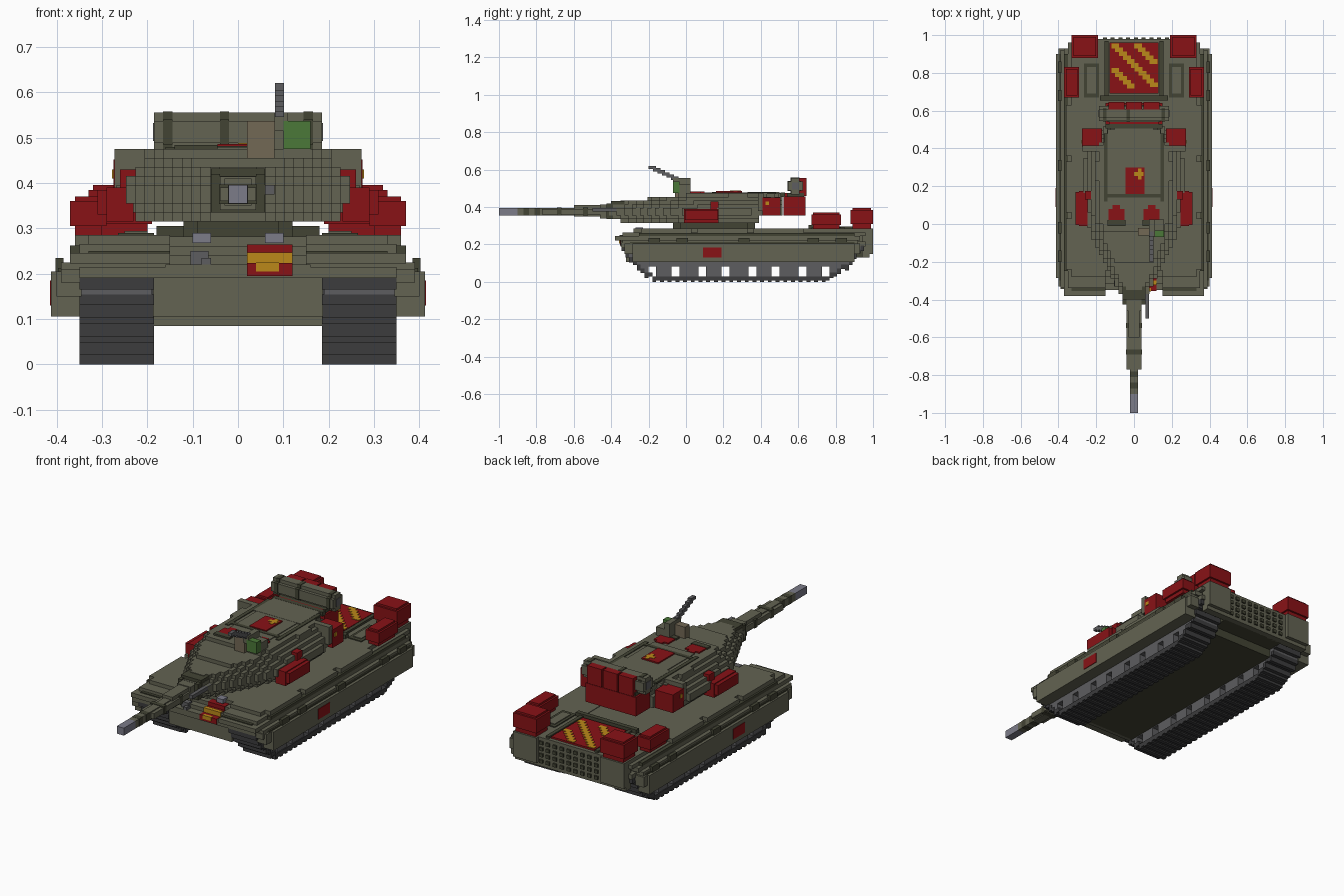
import bpy, bmesh

V = 0.0206  # voxel size
COL = {"olive": (.125, .125, .085), "dark": (.055, .057, .034), "red": (.25, .006, .008),
       "yellow": (.5, .25, .01), "track": (.045, .045, .047), "steel": (.11, .11, .115),
       "muzzle": (.2, .2, .25), "green": (.07, .19, .04), "tan": (.17, .14, .09)}
MATS = {}
for key, c in COL.items():
    MATS[key] = bpy.data.materials.new(key)
    MATS[key].diffuse_color = (*c, 1)


def boxes(name, col, items, mirror=False):
    """One object from boxes given as x0,x1,y0,y1,z0,z1."""
    bm = bmesh.new()
    items = list(items)
    if mirror:
        items += [(-b[1], -b[0], *b[2:]) for b in items]
    for x0, x1, y0, y1, z0, z1 in items:
        for v in bmesh.ops.create_cube(bm, size=1)["verts"]:
            v.co = ((x0 + x1) / 2 + v.co.x * (x1 - x0), (y0 + y1) / 2 + v.co.y * (y1 - y0),
                    (z0 + z1) / 2 + v.co.z * (z1 - z0))
    me = bpy.data.meshes.new(name)
    bm.to_mesh(me)
    bm.free()
    me.materials.append(MATS[col])
    ob = bpy.data.objects.new(name, me)
    bpy.context.collection.objects.link(ob)
    return ob


def interp(pts, t):
    """Piecewise linear lookup."""
    if t <= pts[0][0]:
        return pts[0][1]
    for (a, b), (c, d) in zip(pts, pts[1:]):
        if t <= c:
            return b + (d - b) * (t - a) / (c - a)
    return pts[-1][1]


# Tracks: stepped columns following the running-gear curve, with see-through gaps
curve = [(-.36, .20), (-.345, .17), (-.30, .11), (-.25, .065), (-.20, .02), (-.165, 0),
         (.765, 0), (.80, .03), (.86, .07), (.915, .13), (.96, .19)]
holes = [-.185 + .134 * i for i in range(8)]
shoes, wheels = [], []
for i in range(63):
    y = -.345 + i * V
    b = round(interp(curve, y + V / 2) / V) * V
    top = min(b + .03, .2)
    shoes.append((.185, .35, y, y + V, b + (.007 if i % 2 else 0), top))
    gap = any(abs(y + V / 2 - h) < .017 for h in holes)
    low = max(top, .083) if gap else top
    if low < .195:
        wheels.append((.19, .345, y, y + V, low, .2))
boxes("track_shoes", "track", shoes, True)
boxes("road_wheels", "steel", wheels, True)

# Hull: belly, centre deck with stepped glacis, fenders
boxes("belly", "dark", [(-.187, .187, -.24, .86, .085, .13), (-.187, .187, -.31, .95, .13, .2)])
boxes("lower_bow", "olive", [(-.187, .187, -.32, -.24, .105, .19), (-.187, .187, -.26, -.23, .085, .11)])
boxes("hull_deck", "olive", [(-.35, .35, -.35, .96, .19, .215)] +
      [(-.16, .16, -.35 + .035 * k, .97, .2 + .0205 * k, .2205 + .0205 * k) for k in range(4)])
boxes("fender", "olive", [(.15, .39, -.34, .92, .2, .225), (.15, .37, -.38, .93, .222, .245),
                          (.15, .35, -.34, .96, .245, .265), (.15, .33, -.28, .98, .265, .285)], True)
boxes("fender_edge", "dark", [(.33, .37, -.25, .9, .245, .262), (.15, .33, -.355, -.335, .225, .25)], True)
boxes("fender_bins", "olive", [(.31, .36, y, y + .27, .262, .285) for y in (-.24, .06, .36)], True)
boxes("skirt", "olive", [(.345, .412, -.285, .90, .105, .205), (.345, .40, -.33, .93, .15, .205),
                         (.345, .39, -.345, .92, .18, .21)], True)
boxes("skirt_brackets", "dark", [(.385, .403, y, y + .06, .204, .235) for y in (-.2, -.05, .28, .65, .8)] +
      [(.37, .397, -.3, .9, .204, .212)], True)
boxes("deck_hatch_frames", "dark", [(.185, .265, .67, .85, .284, .29)], True)
boxes("deck_hatch_covers", "olive", [(.2, .25, .69, .83, .286, .294)], True)
boxes("deck_ridges", "dark", [(-.18, .18, .655, .68, .28, .305), (.135, .155, .68, .97, .28, .296),
                              (-.155, -.135, .68, .97, .28, .296)])

# Rear plate with dimpled grille
boxes("rear_plate", "olive", [(-.33, .33, .94, .98, .13, .285), (.19, .33, .97, 1, .15, .285),
                              (-.33, -.19, .97, 1, .15, .285)])
boxes("rear_grille", "dark", [(-.165 + .041 * i, -.144 + .041 * i, .97, .988, .15 + .033 * j, .168 + .033 * j)
                              for i in range(9) for j in range(4)])

# Engine cover: red panel with plain yellow diagonal steps
boxes("engine_cover", "red", [(-.13, .13, .69, .96, .28, .294)])
boxes("engine_cover_stripes", "yellow",
      [(-.12 + V * i, -.12 + V * (i + 2), .93 - V * i, .955 - V * i, .29, .297) for i in range(11)] +
      [(-.12 + V * i, -.12 + V * (i + 2), .80 - V * i, .825 - V * i, .29, .297) for i in range(5)] +
      [(.0 + V * i, V * (i + 2), .93 - V * i, .955 - V * i, .29, .297) for i in range(5)])

# Coloured patches
boxes("side_patch", "red", [(.40, .415, .09, .19, .13, .185)], True)
boxes("bow_patch", "red", [(.02, .12, -.354 + .035 * k, -.31 + .035 * k, .195 + .0205 * k, .223 + .0205 * k)
                           for k in range(3)])
boxes("bow_patch_yellow", "yellow", [(.02, .12, -.322, -.30, .222, .247), (.04, .09, -.357, -.34, .205, .225)])
boxes("headlights", "muzzle", [(.06, .10, -.27, -.23, .268, .29)], True)
boxes("bow_fittings", "steel", [(-.105, -.065, -.33, -.30, .21, .25), (-.08, -.06, -.35, -.32, .2, .235)])

# Turret: voxel layers, each narrowing and starting further back with height
plan = [(-.42, .05), (-.34, .085), (-.2, .16), (-.08, .215), (.02, .25), (.3, .265), (.4, .25), (.52, .16)]
starts = [-.35, -.39, -.41, -.42, -.41, -.36, -.20, -.04]
inset = [.03, .01, 0, 0, .015, .035, .05, .065]
layers = []
for k in range(8):
    n0, n1 = round(starts[k] / V), round((.39 if k < 2 else .525) / V)
    for n in range(n0, n1):
        w = interp(plan, (n + .5) * V) - inset[k]
        w = max(2, round(w / V)) * V
        layers.append((-w, w, n * V, (n + 1) * V, .315 + .02 * k, .335 + .02 * k))
boxes("turret", "olive", layers)
boxes("turret_ring", "dark", [(-.12, .12, -.03, .33, .28, .32), (-.09, .09, -.07, .37, .28, .32)])
boxes("turret_roof_panel", "olive", [(-.14, .14, .33, .5, .47, .48), (-.12, .12, .1, .33, .47, .479)])
boxes("turret_roof_seams", "dark", [(-.15, .15, .505, .53, .455, .478), (.14, .16, .12, .48, .47, .479),
                                    (-.16, -.14, .12, .48, .47, .479), (-.14, .14, .14, .16, .47, .481)])
boxes("mantlet", "dark", [(-.06, .06, -.40, -.3, .415, .432), (-.06, .06, -.425, -.38, .335, .352),
                          (.04, .06, -.425, -.36, .345, .42), (-.06, -.04, -.425, -.36, .345, .42)])
boxes("roof_patch", "red", [(-.045, .055, .16, .30, .475, .486)])
boxes("roof_patch_yellow", "yellow", [(.0, .05, .255, .275, .48, .488), (.02, .04, .235, .295, .48, .488)])

# Gun
boxes("barrel", "olive", [(-.021, .021, -.9, -.4, .355, .395), (-.04, .04, -.77, -.38, .36, .39),
                          (-.03, .03, -.60, -.38, .35, .41), (-.04, .04, -.46, -.36, .34, .414)])
boxes("barrel_bands", "dark", [(-.0415, .0415, y, y + .025, .354, .397) for y in (-.69, -.55)] +
      [(-.022, .022, y, y + .03, .354, .396) for y in (-.81, -.87)])
boxes("muzzle", "muzzle", [(-.021, .021, -1, -.9, .355, .395)])
boxes("side_rod", "steel", [(.06, .08, -.5, -.34, .375, .395)])

# Red explosive-armour bricks and stowage on the turret
boxes("turret_side_boxes", "red", [(.23, .29, -.01, .175, .315, .39), (.25, .31, -.005, .17, .33, .385),
                                   (.22, .26, .13, .175, .38, .43)], True)
boxes("turret_corner_boxes", "red", [(.17, .275, .41, .505, .355, .452)], True)
boxes("turret_corner_plates", "olive", [(.15, .272, .385, .415, .38, .475)], True)
boxes("corner_box_marks", "yellow", [(.26, .278, .425, .445, .41, .43)], True)
boxes("bustle_box", "red", [(-.15, .15, .52, .64, .355, .456), (-.13, .13, .525, .54, .45, .475)])
boxes("bustle_top_boxes", "red", [(x, x + .085, .605, .645, .46, .555) for x in (-.135, -.042, .051)])
boxes("bustle_base", "dark", [(-.14, .14, .54, .63, .45, .475)])

# Transverse drum with bands and end caps
boxes("drum", "olive", [(-.185, .185, .545, .625, .488, .537), (-.185, .185, .562, .608, .468, .555)])
boxes("drum_bands", "dark", [(x, x + .02, .542, .615, .485, .54) for x in (-.165, -.04, .145)] +
      [(x, x + .02, .56, .606, .47, .558) for x in (-.165, -.04, .145)])
boxes("drum_caps", "steel", [(.18, .188, .567, .603, .493, .532)], True)

# Roof hatches, sights and machine gun
boxes("roof_hatches", "red", [(.05, .135, .02, .08, .46, .482), (.075, .115, .08, .1, .46, .482)], True)
boxes("hatch_rims", "dark", [(.045, .14, -.01, .02, .455, .484)], True)
boxes("sight_tan", "tan", [(.02, .08, -.06, -.02, .455, .537)])
boxes("sight_green", "green", [(.10, .16, -.07, -.035, .475, .537)])
boxes("gun_mount", "olive", [(.08, .16, -.035, .025, .47, .52), (.08, .11, -.07, .025, .515, .555)])
boxes("machine_gun", "steel", [(.082, .102, -.2 + .024 * i, -.16 + .024 * i, .603 - .0115 * i, .62 - .0115 * i)
                               for i in range(7)])

# Hull stowage boxes at the rear
boxes("rear_boxes", "red", [(.19, .33, .88, 1, .31, .385), (.2, .32, .89, .99, .284, .395)], True)
boxes("fender_boxes", "red", [(.29, .37, .67, .83, .305, .36), (.3, .36, .68, .82, .284, .37)], True)
